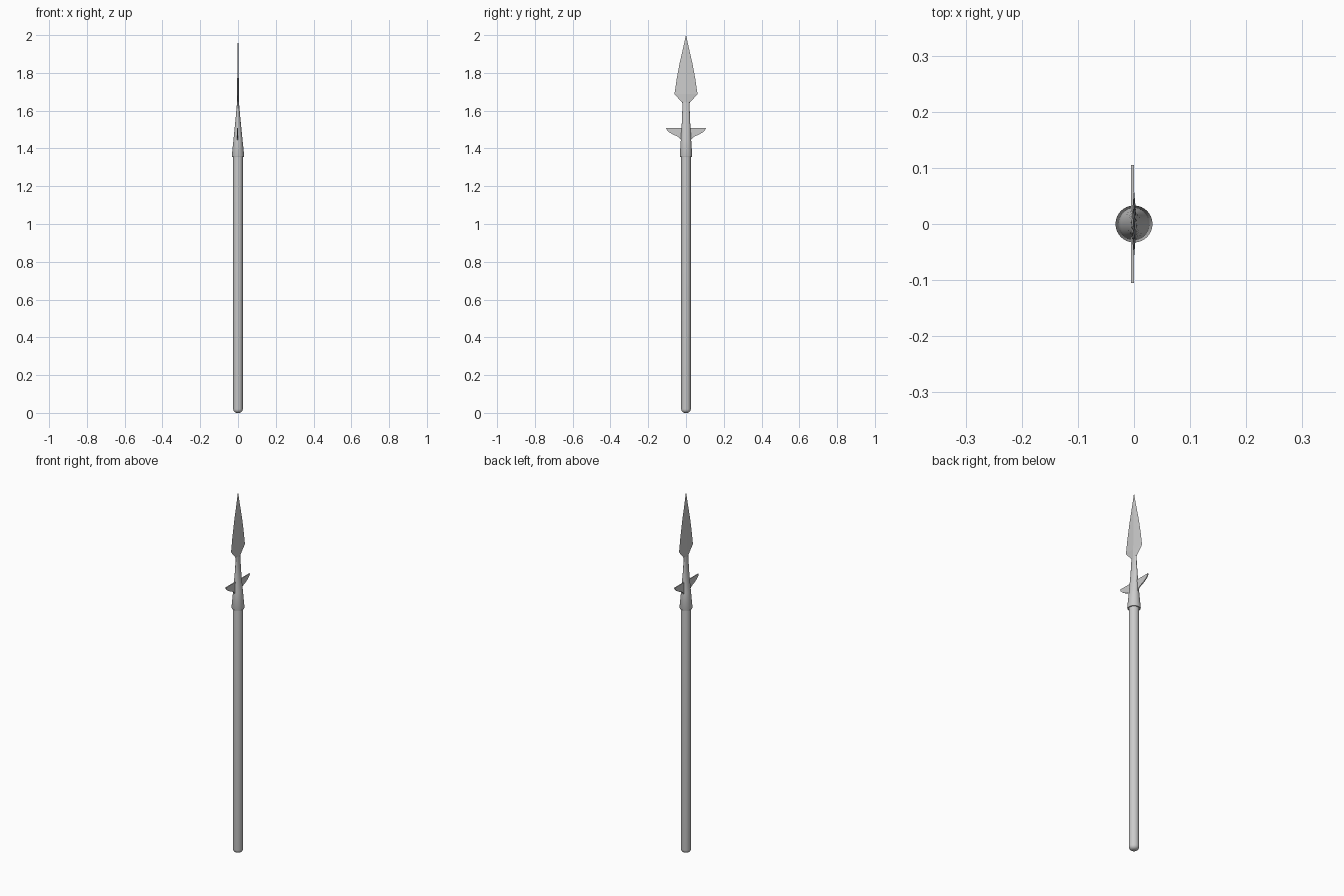
import bpy, bmesh, math

if "Cube" in bpy.data.objects:
    bpy.data.objects.remove(bpy.data.objects["Cube"])


def finish(name, bm, smooth=True):
    bmesh.ops.recalc_face_normals(bm, faces=bm.faces)
    me = bpy.data.meshes.new(name)
    bm.to_mesh(me)
    bm.free()
    ob = bpy.data.objects.new(name, me)
    bpy.context.collection.objects.link(ob)
    if smooth:
        bpy.ops.object.select_all(action='DESELECT')
        bpy.context.view_layer.objects.active = ob
        ob.select_set(True)
        bpy.ops.object.shade_smooth_by_angle(angle=math.radians(35))
    return ob


def loft(name, sections, sides, smooth=True):
    """Stack elliptical rings given as (z, x radius, y radius)."""
    bm = bmesh.new()
    rings = []
    for z, rx, ry in sections:
        rings.append([bm.verts.new((rx * math.cos(2 * math.pi * i / sides),
                                    ry * math.sin(2 * math.pi * i / sides), z))
                      for i in range(sides)])
    for a, b in zip(rings, rings[1:]):
        for i in range(sides):
            j = (i + 1) % sides
            bm.faces.new((a[i], a[j], b[j], b[i]))
    bm.faces.new(rings[0])
    bm.faces.new(rings[-1])
    return finish(name, bm, smooth)


# Round shaft with a softened butt end
R, B = 0.0255, 0.02
butt = [(B - B * math.cos(t), R - B + B * math.sin(t), R - B + B * math.sin(t))
        for t in [math.pi / 2 * k / 5 for k in range(6)]]
loft("shaft", butt + [(1.38, R, R)], 32)

# Socket flattening from a round base into the blade neck
loft("socket", [(1.355, 0.031, 0.031), (1.36, 0.033, 0.033), (1.45, 0.0235, 0.027),
                (1.55, 0.0135, 0.0215), (1.645, 0.005, 0.018)], 32)

# Leaf blade with a diamond cross-section
loft("blade", [(1.62, 0.006, 0.018), (1.642, 0.0055, 0.02), (1.688, 0.005, 0.061),
               (1.77, 0.004, 0.049), (1.85, 0.003, 0.034),
               (1.93, 0.002, 0.0155), (2.0, 0.0003, 0.0005)], 4, smooth=False)

# Pair of side lugs: flat top, curved underside
profile = [(0.0, 1.508), (0.105, 1.508), (0.101, 1.498), (0.088, 1.485),
           (0.068, 1.473), (0.048, 1.465), (0.036, 1.457), (0.027, 1.445), (0.0, 1.445)]
for side, label in ((1, "right"), (-1, "left")):
    bm = bmesh.new()
    face = bm.faces.new([bm.verts.new((-0.005, side * y, z)) for y, z in profile])
    ext = bmesh.ops.extrude_face_region(bm, geom=[face])
    moved = [v for v in ext["geom"] if isinstance(v, bmesh.types.BMVert)]
    bmesh.ops.translate(bm, verts=moved, vec=(0.005, 0, 0))
    finish("lug_" + label, bm)
